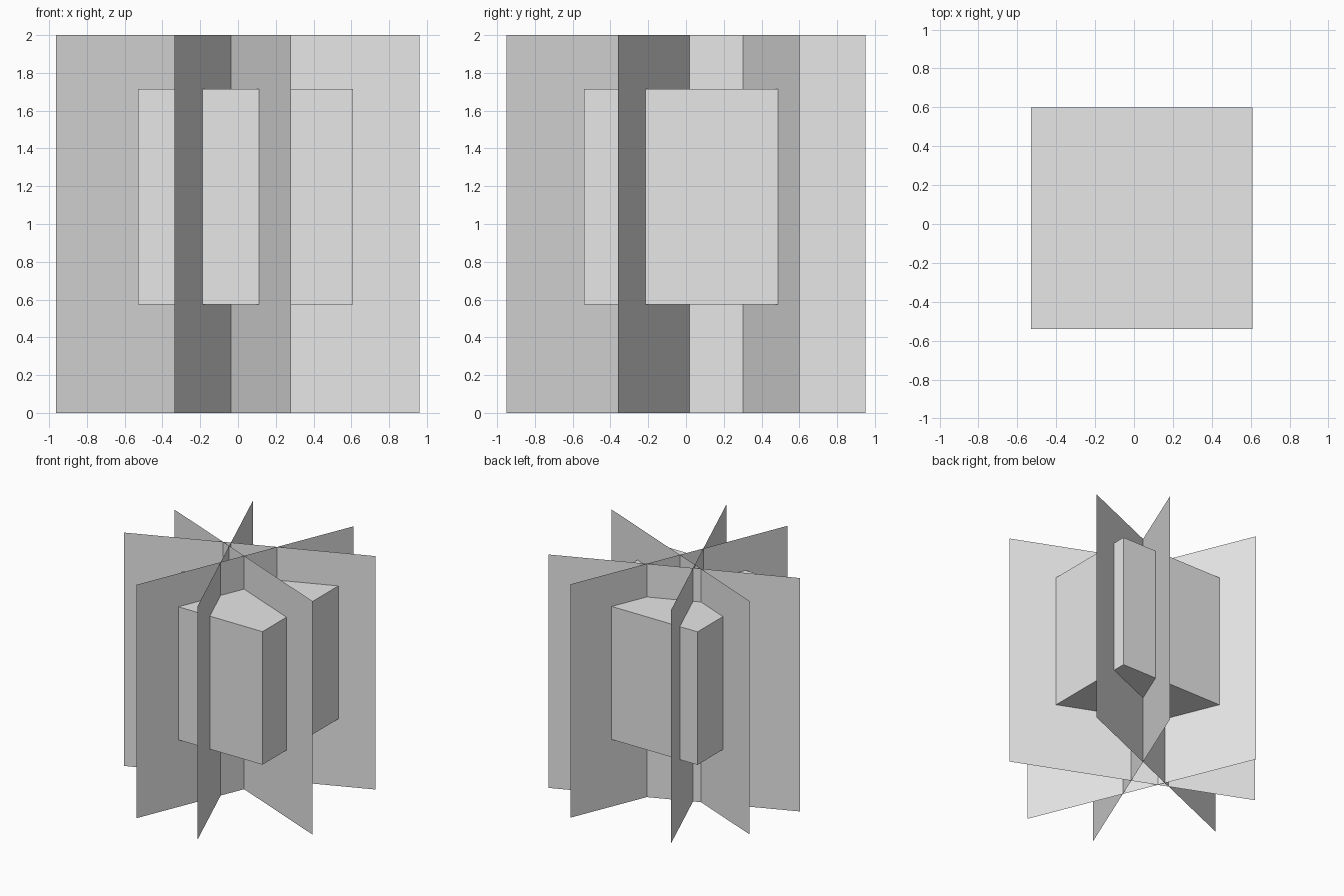
import bpy
from math import radians

cube = bpy.data.objects.get("Cube")
if cube:
    bpy.data.objects.remove(cube, do_unlink=True)

# Single pale grey material
grey = bpy.data.materials.new("pale_grey")
grey.use_nodes = True
colour = (0.79, 0.80, 0.79, 1)
grey.diffuse_color = colour
grey.node_tree.nodes["Principled BSDF"].inputs["Base Color"].default_value = colour


def finish(name):
    obj = bpy.context.object
    obj.name = name
    obj.data.materials.append(grey)


# Solid block in the middle
bpy.ops.mesh.primitive_cube_add(size=1.14, location=(0.04, 0.03, 1.145))
finish("centre_block")

# Four upright square cards crossing the block, 45 degrees apart
cards = [
    ("shallow_left_card", 22.5, -0.04, 0.218),
    ("steep_left_card", 67.5, 0.047, 0.026),
    ("steep_right_card", 112.5, -0.102, -0.026),
    ("shallow_right_card", 157.5, 0.036, 0.023),
]
for name, angle, x, y in cards:
    bpy.ops.mesh.primitive_plane_add(
        size=2, location=(x, y, 1), rotation=(radians(90), 0, radians(angle)))
    finish(name)
